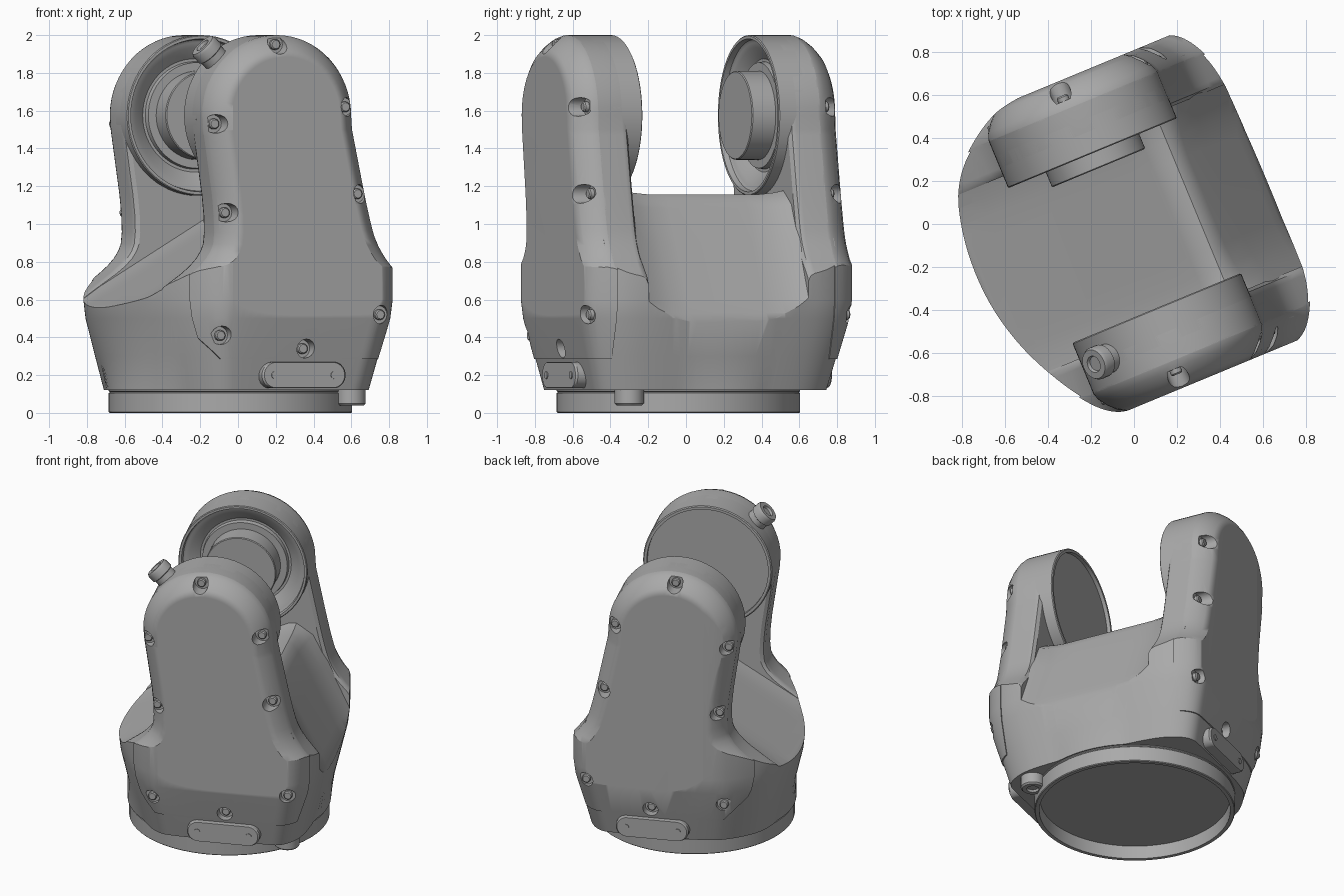
import bpy, bmesh, math
from mathutils import Matrix, Vector

if "Cube" in bpy.data.objects:
    bpy.data.objects.remove(bpy.data.objects["Cube"])

grey = bpy.data.materials.new("machine grey")
grey.use_nodes = True
grey.diffuse_color = (0.4, 0.4, 0.4, 1)
grey.node_tree.nodes["Principled BSDF"].inputs["Base Color"].default_value = (0.4, 0.4, 0.4, 1)

# Parts are built square to the fork, then turned as a whole
PLACE = Matrix.Translation((-0.04, -0.04, 0)) @ Matrix.Rotation(math.radians(22.5), 4, "Z")
AXIS_Z = 1.575
ARM_R = 0.425
SIDES = {"front": -1, "back": 1}
SCREWS = [(-0.03, 1.95), (-0.38, 1.53), (0.37, 1.62), (0.44, 1.16), (-0.32, 1.06),
          (-0.35, 0.41), (0.55, 0.52), (0.13, 0.34)]


def finish(bm, name):
    bmesh.ops.recalc_face_normals(bm, faces=bm.faces)
    me = bpy.data.meshes.new(name)
    bm.to_mesh(me)
    bm.free()
    me.materials.append(grey)
    ob = bpy.data.objects.new(name, me)
    bpy.context.collection.objects.link(ob)
    return ob


def add_loft(bm, sections):
    rings = [[bm.verts.new(p) for p in s] for s in sections]
    n = len(rings[0])
    for a, b in zip(rings, rings[1:]):
        for i in range(n):
            j = (i + 1) % n
            bm.faces.new((a[i], a[j], b[j], b[i]))
    bm.faces.new(rings[0])
    bm.faces.new(rings[-1])


def loft(name, sections):
    bm = bmesh.new()
    add_loft(bm, sections)
    return finish(bm, name)


def circle(r, h, frame, n):
    return [frame @ Vector((r * math.cos(t), r * math.sin(t), h))
            for t in (2 * math.pi * i / n for i in range(n))]


def add_turned(bm, profile, frame, n):
    add_loft(bm, [circle(r, h, frame, n) for r, h in profile])


def turned(name, profile, frame, n):
    bm = bmesh.new()
    add_turned(bm, profile, frame, n)
    return finish(bm, name)


def frame_at(point, direction):
    return Matrix.Translation(point) @ Vector(direction).to_track_quat("Z", "Y").to_matrix().to_4x4()


def soften(pts, times, closed=True):
    for _ in range(times):
        pairs = list(zip(pts, pts[1:] + pts[:1] if closed else pts[1:]))
        new = []
        for a, b in pairs:
            a, b = Vector(a), Vector(b)
            new += [a.lerp(b, 0.25), a.lerp(b, 0.75)]
        pts = new if closed else [Vector(pts[0])] + new + [Vector(pts[-1])]
    return pts


def combine(ob, steps):
    for op, other in steps:
        m = ob.modifiers.new(op, "BOOLEAN")
        m.operation, m.object, m.solver = op, other, "EXACT"
    dg = bpy.context.evaluated_depsgraph_get()
    me = bpy.data.meshes.new_from_object(ob.evaluated_get(dg))
    ob.modifiers.clear()
    ob.data = me
    for _, other in steps:
        bpy.data.objects.remove(other)


# Plan outline of the housing; the foot tapers into the round base
PLAN = soften([(0.42, -0.772), (0.57, -0.77), (0.675, -0.62), (0.71, -0.42), (0.72, 0), (0.70, 0.42),
               (0.66, 0.63), (0.56, 0.77), (0.42, 0.775), (-0.26, 0.775), (-0.45, 0.69), (-0.64, 0.52),
               (-0.72, 0.25), (-0.725, -0.05), (-0.65, -0.33), (-0.51, -0.6), (-0.38, -0.75), (-0.24, -0.772)], 3)


def envelope(grow):
    sections = []
    for z, k in [(0.12, 0.86), (0.3, 0.92), (0.5, 0.985), (0.6, 1), (2.1, 1)]:
        scales = [max(k, 0.655 / p.length) * grow for p in PLAN]
        sections.append([(p.x * f, p.y * f, z) for p, f in zip(PLAN, scales)])
    return loft("envelope", sections)


# Arm outline: round head, sides leaning and flaring into the shoulders
def arm_outline(d, v, cover):
    r = ARM_R - d
    head = [(r * math.cos(math.pi * i / 32), AXIS_Z + r * math.sin(math.pi * i / 32)) for i in range(33)]
    left = soften([(-0.42, 1.5), (-0.34, 0.95), (-0.4, 0.8), (-0.62, 0.64)], 2, False)
    right = soften([(0.43, 1.5), (0.53, 1.02), (0.58, 0.87), (0.70, 0.72)], 2, False)
    left += [(-0.63, 0.59), (-0.34, 0.285)] if cover else [(-0.8, 0.5), (-0.8, 0.1)]
    right += [(0.71, 0.48), (0.6, 0.285)] if cover else [(0.8, 0.5), (0.8, 0.1)]
    sides = []
    for side, s in ((left, -1), (right[::-1], 1)):
        for u, z in side:
            fade = min(1, max(0, (z - 0.5) / 0.3))
            sides.append((u - s * d * fade, z))
    return [(u, v, z) for u, z in head + sides]


def screw_row(name, s, start, profile):
    bm = bmesh.new()
    for u, z in SCREWS:
        floor = 0.675 if z > 0.6 else 0.745 - 0.3 * (0.6 - z)
        add_turned(bm, profile, frame_at((u, s * (floor + start), z), (0, s, 0)), 16)
    return finish(bm, name)


def pockets(s):
    return screw_row("pockets", s, 0, [(0.048, 0), (0.056, 0.2)])


# Sloped saddle, filleted outwards and upwards where it meets the arms
saddle = [(-0.8, 0.1), (-0.8, 0.5), (-0.7, 0.57), (-0.56, 0.648), (0.15, 1.07), (0.23, 1.125), (0.29, 1.153),
          (0.34, 1.157), (0.375, 1.135), (0.405, 1.085), (0.5, 0.9), (0.655, 0.59), (0.685, 0.53), (0.72, 0.42), (0.72, 0.1)]
fillet = [(0.66, 0.025, 0.055), (0.5, 0.025, 0.055), (0.46, 0.02, 0.045), (0.4, 0.008, 0.025), (0.32, 0, 0.008), (0.22, 0, 0)]


def saddle_section(v, lift, push):
    return [(u + (push if u > 0.38 else 0), v, z + (lift if z > 0.6 else 0)) for u, z in saddle]


body = loft("housing", [saddle_section(-v, a, b) for v, a, b in fillet]
            + [saddle_section(v, a, b) for v, a, b in reversed(fillet)])
skirt = [(-1, 0.1), (-1, 0.55), (0.672, 0.55), (0.72, 0.42), (0.72, 0.1)]
steps = [("UNION", loft("skirt", [[(u, v, z) for u, z in skirt] for v in (-0.757, 0.757)]))]
for s in SIDES.values():
    layers = [(0.03, 0.46), (0.008, 0.475), (0, 0.5), (0, 0.635)]
    steps.append(("UNION", loft("arm", [arm_outline(d, s * v, False) for d, v in layers])))
steps.append(("INTERSECT", envelope(1)))
dish = turned("dish", [(0.4, 0.3), (0.4, 0.54)], frame_at((0, 0, AXIS_Z), (0, 1, 0)), 48)
steps.append(("DIFFERENCE", dish))
steps += [("DIFFERENCE", pockets(s)) for s in SIDES.values()]
combine(body, steps)

for side, s in SIDES.items():
    # Outer cover with a softened rim and screw pockets
    layers = [(0, 0.625), (0, 0.64), (0.012, 0.672), (0.04, 0.712), (0.075, 0.747), (0.115, 0.77)]
    cover = loft(side + "_cover", [arm_outline(d, s * v, True) for d, v in layers])
    combine(cover, [("INTERSECT", envelope(1.01)), ("DIFFERENCE", pockets(s))])
    screw_row(side + "_cover_screws", s, -0.02, [(0.028, 0), (0.028, 0.04), (0.022, 0.047)])

    # Rounded bracket plate with two bolts
    slot = []
    for i in range(24):
        t = 2 * math.pi * (i + 0.5) / 24
        slot.append((0.07 * math.cos(t) + math.copysign(0.17, math.cos(t)), 0.07 * math.sin(t)))
    plate = [(1, 0.55), (1, 0.725), (0.96, 0.735)]
    loft(side + "_bracket", [[(0.12 + k * a, s * v, 0.2 + k * b) for a, b in slot] for k, v in plate])
    bolts = bmesh.new()
    for u in (-0.05, 0.29):
        add_turned(bolts, [(0.02, 0), (0.02, 0.008)], frame_at((u, s * 0.732, 0.2), (0, s, 0)), 12)
    finish(bolts, side + "_bracket_bolts")

# Bearing drums inside the arms
across = frame_at((0, 0, AXIS_Z), (0, 1, 0))
turned("front_bearing", [(ARM_R, -0.55), (ARM_R, -0.385), (0.418, -0.38), (0.4, -0.38), (0.4, -0.405)], across, 64)
turned("back_bearing", [(ARM_R, 0.56), (ARM_R, 0.405), (0.42, 0.40), (0.405, 0.40), (0.40, 0.43), (0.385, 0.44),
                        (0.36, 0.445), (0.30, 0.49), (0.285, 0.49), (0.28, 0.46), (0.235, 0.46), (0.235, 0.33),
                        (0.23, 0.325)], across, 64)

# Cable plug on the front arm head, and plug under the housing
slant = Vector((-1, 0, 1)).normalized()
turned("head_plug", [(0.07, 0), (0.07, 0.08), (0.078, 0.085), (0.078, 0.13), (0.07, 0.145), (0.04, 0.145), (0.035, 0.13)],
       frame_at(Vector((0, -0.51, AXIS_Z)) + slant * 0.38, slant), 24)
turned("foot_plug", [(0.078, 0), (0.078, 0.15), (0.068, 0.16), (0.04, 0.16), (0.035, 0.145)],
       frame_at((0.49, -0.485, 0.2), (0, 0, -1)), 24)

# Round base with a hollow underside
turned("base_ring", [(0.6, 0.13), (0.645, 0.13), (0.645, 0.115), (0.638, 0.11), (0.645, 0.105), (0.645, 0.005),
                     (0.64, 0), (0.615, 0), (0.61, 0.09)], Matrix.Identity(4), 72)

parts = [ob for ob in bpy.context.scene.objects if ob.type == "MESH" and grey.name in ob.data.materials]
for ob in parts:
    ob.data.transform(PLACE)
    ob.select_set(True)
    bpy.context.view_layer.objects.active = ob
bpy.ops.object.shade_smooth_by_angle(angle=math.radians(32))
for ob in parts:
    ob.modifiers.new("even shading", "WEIGHTED_NORMAL").keep_sharp = True
